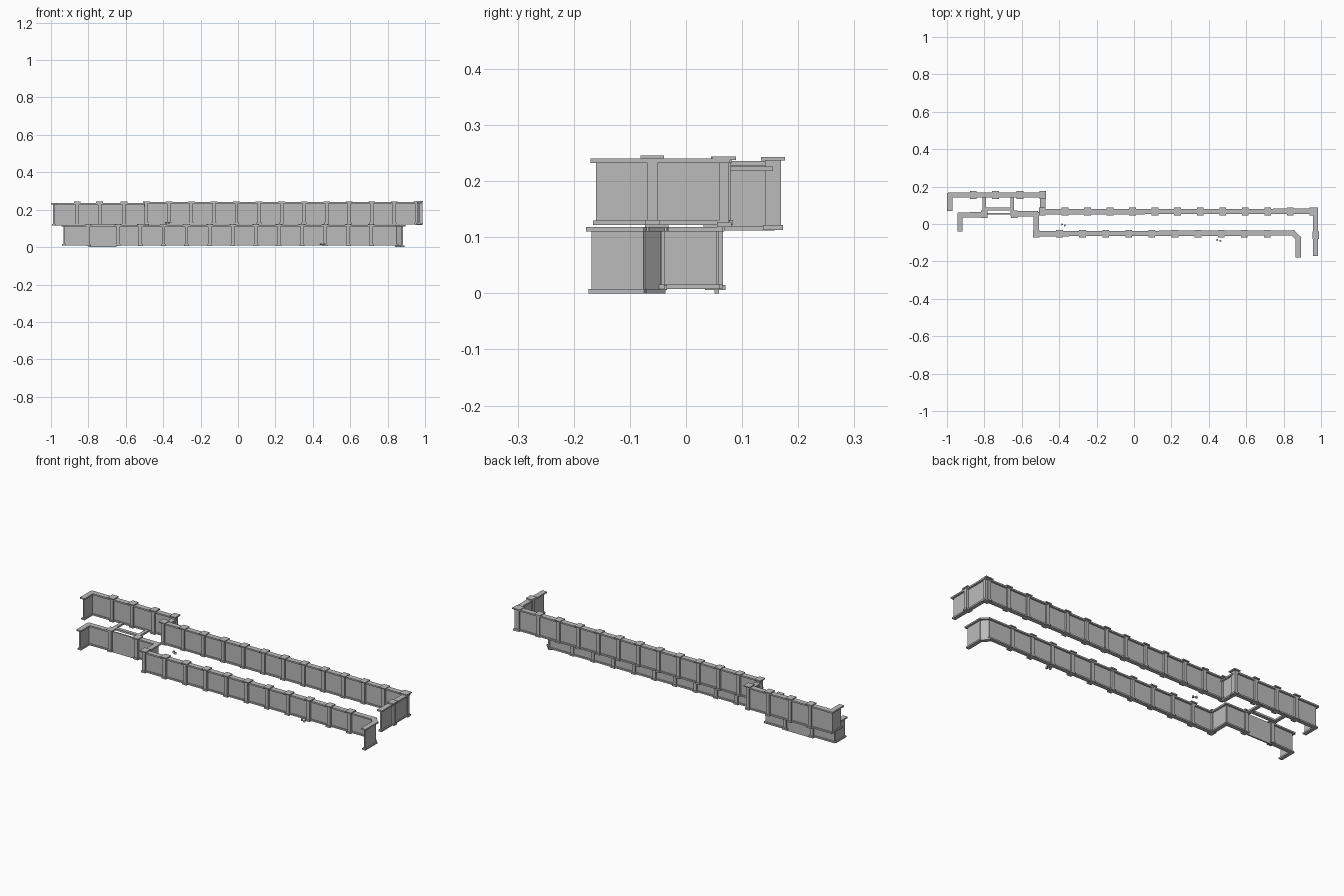
import bpy
from math import atan2
from mathutils import Vector

if "Cube" in bpy.data.objects:
    bpy.data.objects.remove(bpy.data.objects["Cube"], do_unlink=True)

stone = bpy.data.materials.new("grey stone")
stone.use_nodes = True
GREY = (0.5, 0.5, 0.5, 1)
stone.diffuse_color = GREY
stone.node_tree.nodes["Principled BSDF"].inputs["Base Color"].default_value = GREY


def box(name, x, y, low, high, length, width, turn=0):
    """Upright box between two heights."""
    bpy.ops.mesh.primitive_cube_add(size=1, location=(x, y, (low + high) / 2),
                                    rotation=(0, 0, turn))
    ob = bpy.context.object
    ob.name = name
    ob.scale = (length, width, high - low)
    ob.data.materials.append(stone)


def strip(name, a, b, low, high, width, overlap=0.0):
    """Long box running from plan point a to plan point b."""
    a, b = Vector(a), Vector(b)
    mid, run = (a + b) / 2, b - a
    box(name, mid.x, mid.y, low, high, run.length + overlap, width, atan2(run.y, run.x))


def wall(name, points, low, high):
    """Thin panels with a projecting coping and foot along a path."""
    for a, b in zip(points, points[1:]):
        strip(name + "_panel", a, b, low, high - 0.004, 0.008)
        strip(name + "_coping", a, b, high - 0.008, high, 0.028, 0.02)
        strip(name + "_foot", a, b, low, low + 0.008, 0.02, 0.012)


def post(name, x, y, low, high, turned=False):
    """Pilaster with a square cap and a small plinth."""
    along, across = (0.018, 0.028) if not turned else (0.028, 0.018)
    box(name, x, y, low, high, along, across)
    box(name + "_cap", x, y, high - 0.006, high, 0.036, 0.042)
    box(name + "_plinth", x, y, low, low + 0.009, along + 0.008, across + 0.008)


# Upper parapet: rear stretch, long stretch and the return at the left end
wall("upper_rear_wall", [(-0.985, 0.08), (-0.985, 0.155), (-0.49, 0.155)], 0.115, 0.236)
wall("upper_link_wall", [(-0.488, 0.145), (-0.488, 0.075)], 0.112, 0.226)
wall("upper_long_wall", [(-0.49, 0.065), (0.97, 0.068), (0.97, -0.16)], 0.122, 0.24)
for x in (-0.86, -0.74, -0.61, -0.488):
    post("upper_rear_post", x, 0.155, 0.113, 0.243)
for i in range(13):
    post("upper_long_post", -0.49 + i * 0.1205, 0.066, 0.122, 0.244)
post("upper_corner_post", 0.965, 0.068, 0.118, 0.244, True)
post("upper_return_post", 0.972, -0.06, 0.122, 0.246, True)

# Lower parapet: short stretch, step forward, long stretch and chamfered return
wall("lower_rear_wall", [(-0.93, -0.03), (-0.93, 0.048), (-0.8, 0.05)], 0.008, 0.118)
strip("lower_recess_panel", (-0.8, 0.055), (-0.65, 0.055), 0, 0.112, 0.008)
wall("lower_step_wall", [(-0.65, 0.055), (-0.522, 0.055), (-0.522, -0.052)], 0.008, 0.118)
wall("lower_long_wall", [(-0.522, -0.052), (0.85, -0.048)], 0.008, 0.118)
wall("lower_return_wall", [(0.85, -0.048), (0.878, -0.076), (0.878, -0.168)], 0, 0.118)
for x in (-0.8, -0.64):
    post("lower_rear_post", x, 0.052, 0.006, 0.124)
for i in range(11):
    post("lower_long_post", -0.522 + i * 0.1235, -0.052, 0.006, 0.124)

# Ledge joining the two levels around the recess
recess = [(-0.8, 0.15), (-0.8, 0.08), (-0.65, 0.08), (-0.65, 0.15)]
for a, b in zip(recess, recess[1:]):
    strip("joining_ledge", a, b, 0.112, 0.122, 0.018, 0.016)

# Loose stones near the walls
for x, y, z in ((-0.385, -0.002, 0.125), (-0.37, -0.008, 0.125),
                (0.445, -0.085, 0.01), (0.462, -0.09, 0.01)):
    box("loose_stone", x, y, z, z + 0.01, 0.009, 0.009, 0.4)

# Rest the whole model on the ground
bpy.context.view_layer.update()
